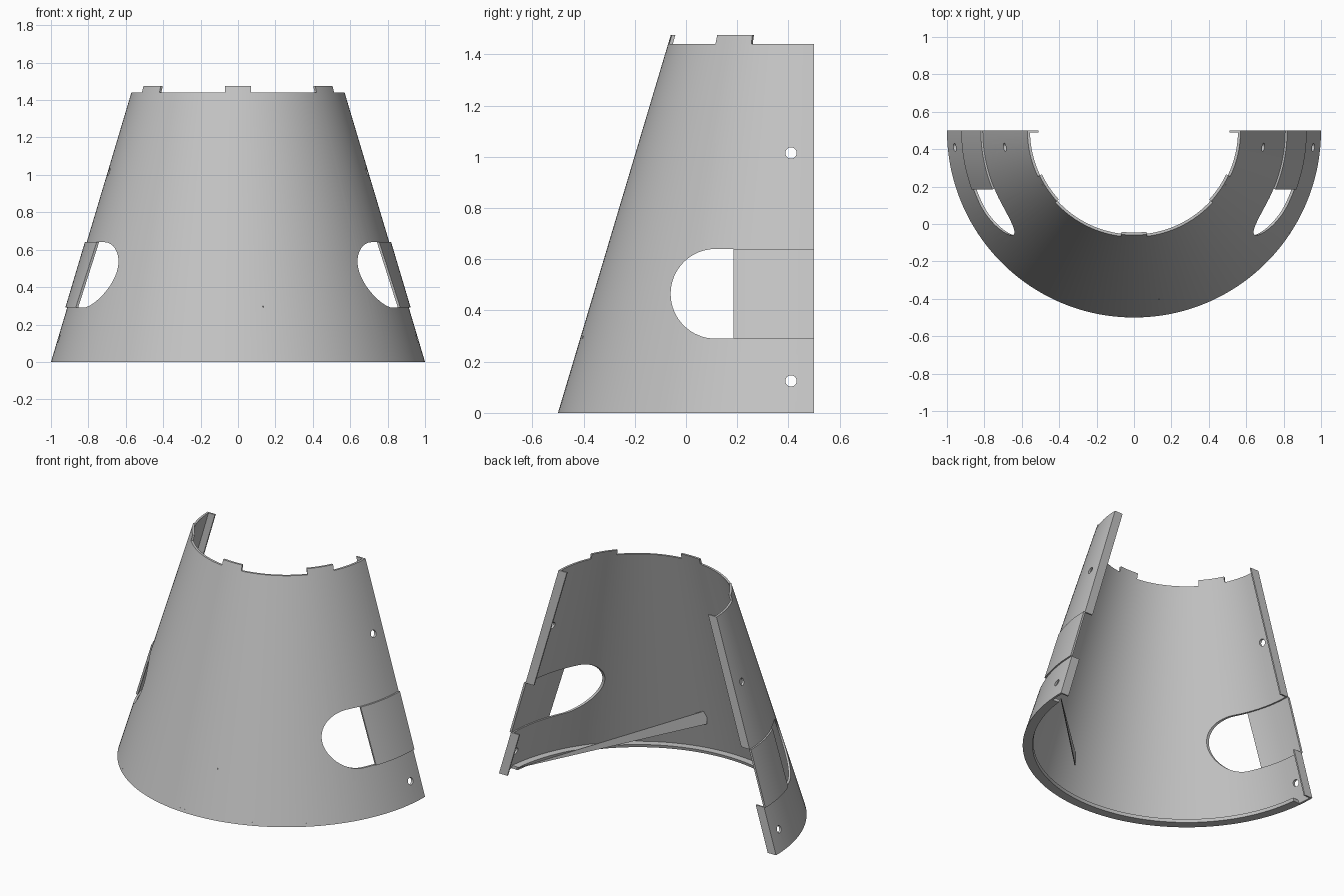
import bpy, bmesh, math
from mathutils import Vector

cube = bpy.data.objects.get("Cube")
if cube:
    bpy.data.objects.remove(cube, do_unlink=True)

AXIS_Y = 0.5      # cone axis, on the open back edge
HEIGHT = 1.44
WALL = 0.014

grey = bpy.data.materials.new("light_grey")
grey.use_nodes = True
colour = (0.55, 0.55, 0.55, 1)
grey.diffuse_color = colour
grey.node_tree.nodes["Principled BSDF"].inputs["Base Color"].default_value = colour


def radius(z):
    return 1 - 0.43 * z / HEIGHT


def polar(r, angle, z):
    return Vector((r * math.cos(angle), AXIS_Y + r * math.sin(angle), z))


def finish(name, bm, smooth=True):
    bmesh.ops.recalc_face_normals(bm, faces=bm.faces)
    mesh = bpy.data.meshes.new(name)
    bm.to_mesh(mesh)
    bm.free()
    obj = bpy.data.objects.new(name, mesh)
    bpy.context.collection.objects.link(obj)
    mesh.materials.append(grey)
    if smooth:
        shade(obj)
    return obj


def shade(obj):
    bpy.ops.object.select_all(action="DESELECT")
    obj.select_set(True)
    bpy.context.view_layer.objects.active = obj
    bpy.ops.object.shade_smooth_by_angle(angle=math.radians(30))


def arc_shell(name, span, z0, z1, steps, wall=WALL, offset=0.0):
    """Curved slab following the cone; span(z) gives start and end angles."""
    bm = bmesh.new()
    rings = []
    for i in range(steps + 1):
        ring = []
        for z, depth in ((z0, 0), (z1, 0), (z1, wall), (z0, wall)):
            start, end = span(z)
            angle = start + (end - start) * i / steps
            ring.append(bm.verts.new(polar(radius(z) + offset - depth, angle, z)))
        rings.append(ring)
    for a, b in zip(rings, rings[1:]):
        for k in range(4):
            n = (k + 1) % 4
            bm.faces.new((a[k], a[n], b[n], b[k]))
    bm.faces.new(rings[0])
    bm.faces.new(rings[-1])
    return finish(name, bm)


def prism(name, outline, shift, smooth=False):
    bm = bmesh.new()
    face = bm.faces.new([bm.verts.new(p) for p in outline])
    new = bmesh.ops.extrude_face_region(bm, geom=[face])["geom"]
    moved = [v for v in new if isinstance(v, bmesh.types.BMVert)]
    bmesh.ops.translate(bm, verts=moved, vec=shift)
    return finish(name, bm, smooth)


def degrees(a, b):
    return lambda z: (math.radians(a), math.radians(b))


# Main half-cone wall
shell = arc_shell("cone_wall", degrees(180, 360), 0, HEIGHT, 96)

# Cutters: rounded side openings running out to the back edge, and bolt holes
Z_LOW, Z_HIGH, Y_EDGE, Y_ROUND = 0.29, 0.64, 0.185, 0.115
half = (Z_HIGH - Z_LOW) / 2
opening = [(-2, 0.6, Z_LOW), (-2, 0.6, Z_HIGH)]
for i in range(33):
    t = math.pi * (0.5 + i / 32)
    opening.append((-2, Y_ROUND + half * math.cos(t), Z_LOW + half + half * math.sin(t)))
cutters = [prism("opening_cutter", opening, (4, 0, 0))]
for z in (1.015, 0.125):
    circle = [(-2, 0.41 + 0.022 * math.cos(i * math.pi / 12),
               z + 0.022 * math.sin(i * math.pi / 12)) for i in range(24)]
    cutters.append(prism("bolt_hole_cutter", circle, (4, 0, 0)))

for cutter in cutters:
    mod = shell.modifiers.new("cut", "BOOLEAN")
    mod.operation = "DIFFERENCE"
    mod.solver = "EXACT"
    mod.object = cutter
    bpy.ops.object.select_all(action="DESELECT")
    shell.select_set(True)
    bpy.context.view_layer.objects.active = shell
    bpy.ops.object.modifier_apply(modifier=mod.name)
    bpy.data.objects.remove(cutter, do_unlink=True)
shade(shell)

# Locating tabs on the top rim
for name, mid, width in (("right_tab", 214, 17), ("front_tab", 270, 14), ("left_tab", 326, 17)):
    arc_shell(name, degrees(mid - width / 2, mid + width / 2), HEIGHT - 0.001, 1.475, 8)

# Inner lip around the base
arc_shell("base_lip", degrees(186, 354), 0, 0.02, 80, wall=0.06)


def panel_span(z):
    return -math.asin((AXIS_Y - Y_EDGE) / (radius(z) + 0.01)), 0.0


def mirrored_span(z):
    start, end = panel_span(z)
    return math.pi - end, math.pi - start


# Raised side panels behind the openings
arc_shell("left_side_panel", panel_span, Z_LOW, Z_HIGH, 12, offset=0.01)
arc_shell("right_side_panel", mirrored_span, Z_LOW, Z_HIGH, 12, offset=0.01)

# Flanges turned inward along both back edges
for side, label in ((1, "left"), (-1, "right")):
    for z0, z1, part in ((0, Z_LOW, "lower"), (Z_HIGH, HEIGHT, "upper")):
        outline = [(side * (radius(z) - inset), AXIS_Y, z)
                   for z, inset in ((z0, 0.002), (z1, 0.002), (z1, 0.06), (z0, 0.06))]
        prism(f"{label}_{part}_flange", outline, (0, -0.01, 0))

# Thin inner web from the left base corner to the front wall
prism("inner_web", [(0.93, 0.42, 0.02), (0.13, -0.4, 0.3), (0.13, -0.4, 0.21)], (0.004, -0.004, 0))
